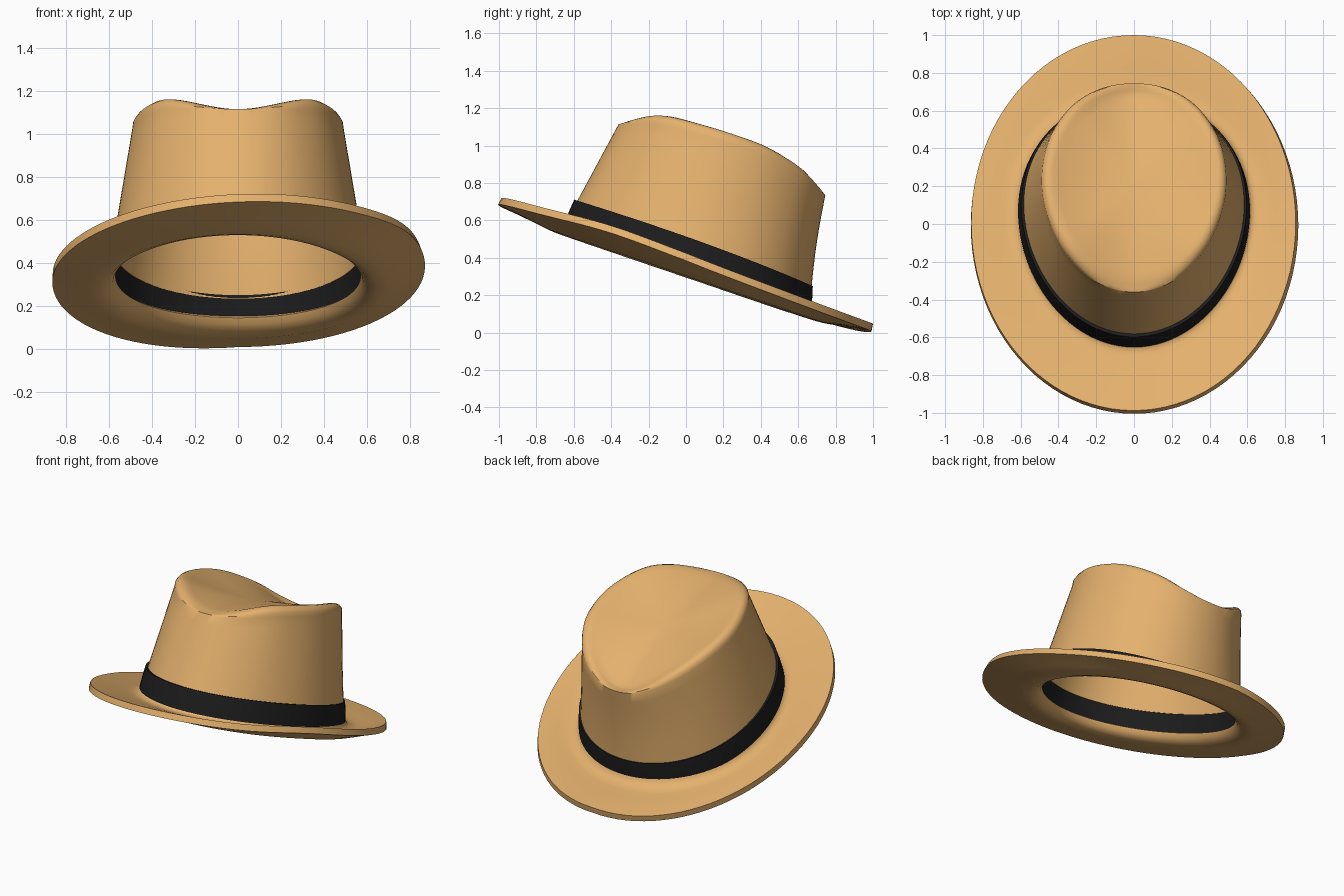
import bpy, math
from mathutils import Vector

if "Cube" in bpy.data.objects:
    bpy.data.objects.remove(bpy.data.objects["Cube"])

N = 96
ANG = [-math.pi / 2 + 2 * math.pi * i / N for i in range(N)]


def material(name, rgb):
    m = bpy.data.materials.new(name)
    m.diffuse_color = (*rgb, 1)
    m.use_nodes = True
    m.node_tree.nodes["Principled BSDF"].inputs["Base Color"].default_value = m.diffuse_color
    return m


straw = material("straw", (0.78, 0.44, 0.155))
black = material("black_ribbon", (0.012, 0.012, 0.013))


def loft(name, rings, mat, thick, offset, cap=None):
    """Skin a stack of rings, optionally closed by a centre point, then thicken."""
    verts = [p for r in rings for p in r]
    faces = []
    for k in range(len(rings) - 1):
        for i in range(N):
            j = (i + 1) % N
            faces.append((k * N + i, k * N + j, (k + 1) * N + j, (k + 1) * N + i))
    if cap:
        verts.append(cap)
        base = (len(rings) - 1) * N
        faces += [(base + i, base + (i + 1) % N, len(verts) - 1) for i in range(N)]
    me = bpy.data.meshes.new(name)
    me.from_pydata(verts, [], faces)
    me.materials.append(mat)
    ob = bpy.data.objects.new(name, me)
    bpy.context.collection.objects.link(ob)
    mod = ob.modifiers.new("thickness", 'SOLIDIFY')
    mod.thickness, mod.offset = thick, offset
    bpy.ops.object.select_all(action='DESELECT')
    bpy.context.view_layer.objects.active = ob
    ob.select_set(True)
    bpy.ops.object.modifier_apply(modifier=mod.name)
    bpy.ops.object.shade_smooth_by_angle(angle=math.radians(40))
    return ob


EGG = 0.06  # the head opening is widest a little behind its middle


# brim: tilted ellipse, dished, rolled a little to one side, lip turned up into the crown
def brim_ring(rx, ry, cy, lift, w):
    out = []
    for a in ANG:
        c, s = math.cos(a), math.sin(a)
        y = cy + ry * s + EGG * (1 - w) * c * c
        z = 0.365 - 0.338 * y + lift
        z += w * (0.035 * c - 0.03 * abs(c) * max(0, s))
        z += w * 0.02 * math.exp(-((a + 0.4) / 0.35) ** 2)
        out.append(Vector((rx * c, y, z)))
    return out


loft("brim", [brim_ring(*r) for r in (
    (0.863, 0.996, 0.0, 0.0, 1.0), (0.81, 0.91, 0.0, -0.012, 0.75),
    (0.75, 0.82, 0.005, -0.027, 0.45), (0.69, 0.74, 0.01, -0.042, 0.2),
    (0.65, 0.70, 0.01, -0.046, 0.1), (0.62, 0.667, 0.01, -0.038, 0.0),
    (0.598, 0.645, 0.012, -0.02, 0.0), (0.588, 0.633, 0.014, 0.005, 0.0))],
    straw, 0.04, 0)


# ribbon band
def band_ring(rx, ry, cy, z0, slope):
    out = []
    for a in ANG:
        c, s = math.cos(a), math.sin(a)
        dy = ry * s + EGG * c * c
        out.append(Vector((rx * c, cy + dy, z0 + 0.02 * c * c - slope * dy)))
    return out


loft("ribbon_band", [band_ring(0.614, 0.66, 0.008, 0.352, 0.345),
                     band_ring(0.606, 0.651, 0.024, 0.415, 0.353),
                     band_ring(0.596, 0.638, 0.04, 0.48, 0.362)], black, 0.022, -1)

# crown rim outline, front to back on one side, mirrored
half = [(0, -.36, 1.115), (.20, -.31, 1.115), (.37, -.15, 1.11), (.465, .05, 1.065), (.492, .25, 1.01),
        (.45, .45, .94), (.335, .62, .845), (.18, .715, .765), (0, .745, .735)]
keys = [Vector(p) for p in half]
keys += [Vector((-p.x, p.y, p.z)) for p in keys[-2:0:-1]]


def catmull(t):
    i, f = int(t), t - int(t)
    a, b, c, d = (keys[(i + k) % 16] for k in (-1, 0, 1, 2))
    return 0.5 * (2 * b + (c - a) * f + (2 * a - 5 * b + 4 * c - d) * f * f
                  + (3 * b - a - 3 * c + d) * f ** 3)


rim = [catmull(16 * i / N) for i in range(N)]
foot = band_ring(0.586, 0.63, 0.04, 0.46, 0.362)
mid = Vector((0, 0.2, 0.99))


def wall(t):
    out = []
    for f, r, a in zip(foot, rim, ANG):
        p = f.lerp(r, t)
        p.y -= 0.008 * math.sin(math.pi * t) * max(0, math.sin(a))
        out.append(p)
    return out


# shoulder: rounded at the sides, flat and crisp at front and back
def shoulder(scale, rise):
    out = []
    for p, a in zip(rim, ANG):
        q = mid + (p - mid) * scale
        q.z = p.z + rise * (1 - math.sin(a) ** 8)
        out.append(q)
    return out


edge = shoulder(0.88, 0.052)


# dished top
def top(s):
    out = []
    for p in edge:
        tilt = -0.36 * (p.y - mid.y)
        out.append(Vector((p.x * s, mid.y + (p.y - mid.y) * s,
                           mid.z + tilt * s + (p.z - mid.z - tilt) * s * s)))
    return out


rings = [wall(t / 8) for t in range(9)]
rings += [shoulder(0.993, 0.025), shoulder(0.965, 0.044), shoulder(0.925, 0.053), edge]
rings += [top(s) for s in (0.92, 0.8, 0.65, 0.5, 0.35, 0.2, 0.08)]
loft("crown", rings, straw, 0.015, -1, mid)
